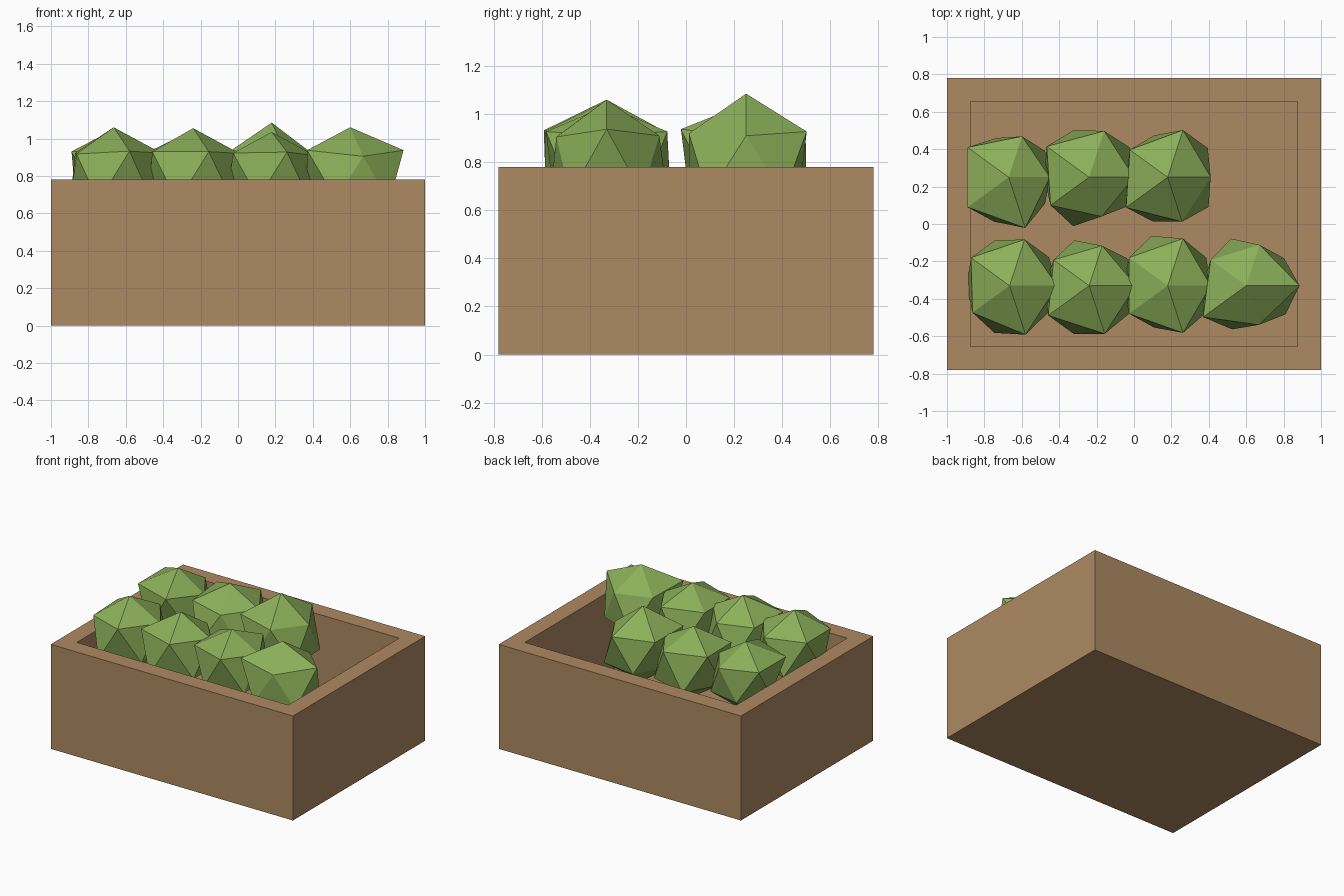
import bpy, bmesh, math

if "Cube" in bpy.data.objects:
    bpy.data.objects.remove(bpy.data.objects["Cube"])


def material(name, color):
    m = bpy.data.materials.new(name)
    m.diffuse_color = (*color, 1)
    m.use_nodes = True
    m.node_tree.nodes["Principled BSDF"].inputs["Base Color"].default_value = m.diffuse_color
    return m


def add_object(name, bm, mat):
    me = bpy.data.meshes.new(name)
    bm.to_mesh(me)
    bm.free()
    me.materials.append(mat)
    ob = bpy.data.objects.new(name, me)
    bpy.context.collection.objects.link(ob)
    return ob


wood = material("brown_wood", (0.42, 0.255, 0.12))
leaf = material("leaf_green", (0.26, 0.43, 0.10))

# Crate: solid box, top face inset and sunk to make the cavity
bm = bmesh.new()
bmesh.ops.create_cube(bm, size=1)
for v in bm.verts:
    v.co = (v.co.x * 2, v.co.y * 1.56, (v.co.z + 0.5) * 0.78)
bm.normal_update()
top = max(bm.faces, key=lambda f: f.calc_center_median().z)
bmesh.ops.inset_individual(bm, faces=[top], thickness=0.178)
floor = bmesh.ops.extrude_discrete_faces(bm, faces=[top])["faces"][0]
for v in floor.verts:
    v.co.z = 0.18
add_object("crate", bm, wood)

# Cabbages: uneven icosahedra; radii in mm for each 36 degree step
# (even steps belong to the upper ring, odd steps to the lower ring)
CENTRE_Z = 0.795
ROWS = {
    0.25: [
        (-0.67, 1.045, (220, 240, 230, 220, 272, 200, 272, 250, 285, 240)),
        (-0.24, 1.045, (240, 270, 260, 265, 280, 240, 255, 275, 220, 260)),
        (0.18, 1.085, (230, 265, 265, 235, 250, 220, 275, 250, 250, 270)),
    ],
    -0.33: [
        (-0.665, 1.06, (255, 260, 260, 255, 255, 230, 245, 265, 275, 250)),
        (-0.24, 1.055, (250, 250, 225, 255, 235, 240, 270, 270, 270, 260)),
        (0.18, 1.035, (230, 255, 265, 280, 255, 240, 255, 235, 265, 250)),
        (0.60, 1.06, (285, 250, 230, 265, 235, 235, 285, 245, 220, 260)),
    ],
}
for y, row in ROWS.items():
    for i, (x, top_z, radii) in enumerate(row):
        bm = bmesh.new()
        bmesh.ops.create_icosphere(bm, subdivisions=1, radius=1)
        for v in bm.verts:
            if abs(v.co.z) > 0.9:
                z = top_z if v.co.z > 0 else CENTRE_Z - 0.27
                v.co = (x, y, z)
            else:
                a = math.atan2(v.co.y, v.co.x)
                step = round(a / math.radians(36)) % 10
                r = radii[step] / 1000
                side = 0.5 if v.co.z > 0 else -0.5
                v.co = (x + r * math.cos(a), y + r * math.sin(a),
                        CENTRE_Z + side * r)
        side_name = "back" if y > 0 else "front"
        add_object(f"cabbage_{side_name}_{i + 1}", bm, leaf)
